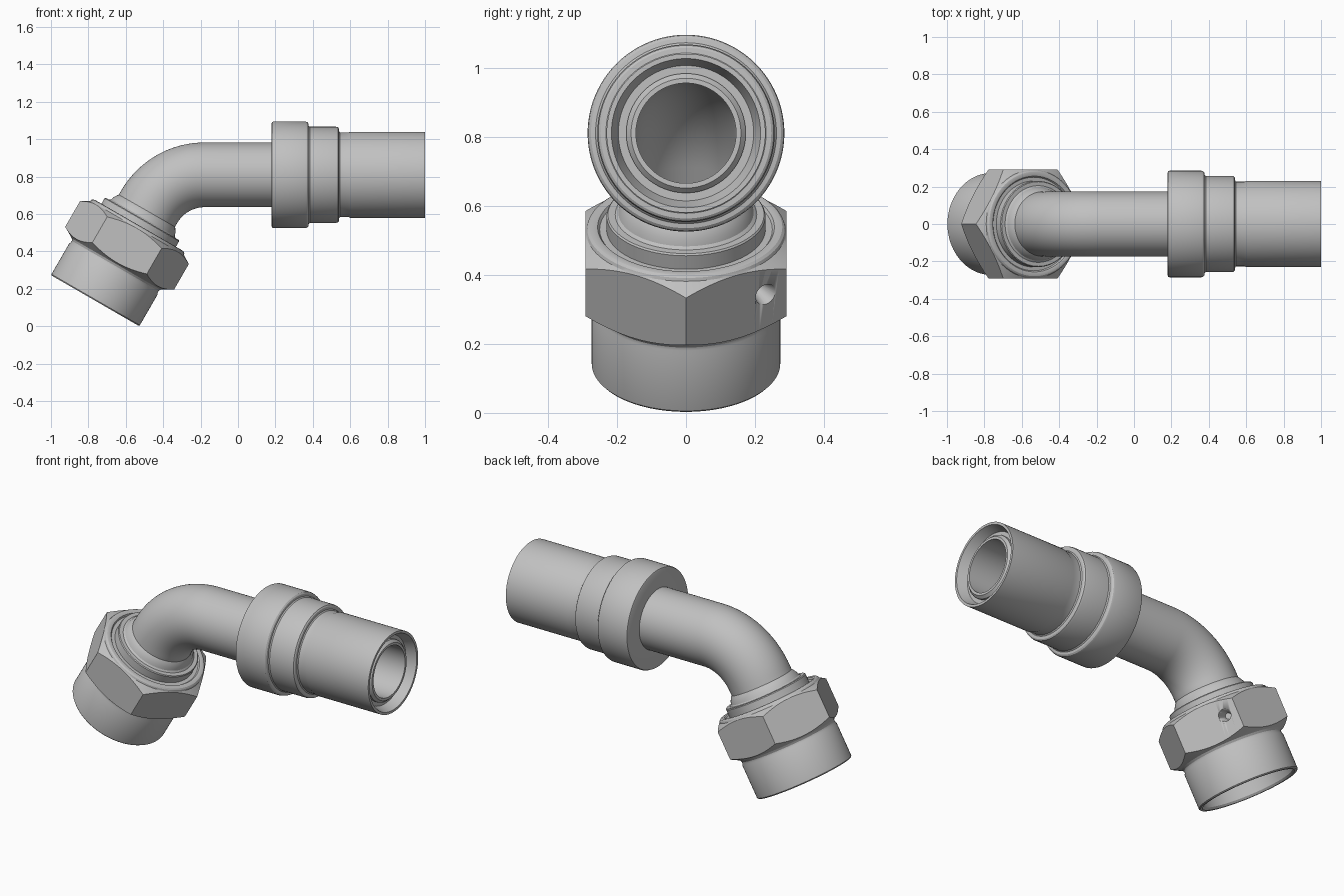
import bpy, bmesh, math
from mathutils import Matrix, Vector

if "Cube" in bpy.data.objects:
    bpy.data.objects.remove(bpy.data.objects["Cube"])

steel = bpy.data.materials.new("steel_grey")
steel.diffuse_color = (0.53, 0.53, 0.53, 1)
steel.use_nodes = True
steel.node_tree.nodes["Principled BSDF"].inputs["Base Color"].default_value = steel.diffuse_color
N = 96


def finish(name, bm, mat=None, angle=28):
    bmesh.ops.recalc_face_normals(bm, faces=bm.faces)
    me = bpy.data.meshes.new(name)
    bm.to_mesh(me)
    bm.free()
    ob = bpy.data.objects.new(name, me)
    bpy.context.collection.objects.link(ob)
    me.materials.append(steel)
    if mat:
        ob.matrix_world = mat
    for o in bpy.context.selected_objects:
        o.select_set(False)
    ob.select_set(True)
    bpy.context.view_layer.objects.active = ob
    bpy.ops.object.shade_smooth_by_angle(angle=math.radians(angle))
    return ob


def grid(bm, rings):
    """Join closed rings into a closed (torus-like) skin."""
    vs = [[bm.verts.new(p) for p in r] for r in rings]
    for i in range(len(vs)):
        a, b = vs[i], vs[(i + 1) % len(vs)]
        for j in range(len(a)):
            k = (j + 1) % len(a)
            bm.faces.new((a[j], a[k], b[k], b[j]))


def lathe(name, profile, mat):
    """Revolve a closed (radius, height) profile; entries may depend on angle."""
    rings = []
    for p in profile:
        ring = []
        for j in range(N):
            a = 2 * math.pi * j / N
            r, t = p(a) if callable(p) else p
            ring.append((r * math.cos(a), r * math.sin(a), t))
        rings.append(ring)
    bm = bmesh.new()
    grid(bm, rings)
    return finish(name, bm, mat)


nut_frame = Matrix.Translation((-0.764, 0, 0.137)) @ Matrix.Rotation(math.radians(30), 4, 'Y')
sleeve_frame = Matrix.Translation((0, 0, 0.81)) @ Matrix.Rotation(math.radians(90), 4, 'Y')

# Bent tube with through bore
R = 0.343
u = Vector((0.5, 0, 0.866))
path = [(Vector((x, 0, 0.81)), 0.0) for x in (0.975, 0.96, 0.4, -0.178)]
for i in range(1, 25):
    a = math.radians(60 * i / 24)
    path.append((Vector((-0.178 - R * math.sin(a), 0, 0.81 - R + R * math.cos(a))), a))
path.append((nut_frame @ Vector((0, 0, 0.14)), math.radians(60)))


def circle(c, a, r):
    n = Vector((math.sin(a), 0, math.cos(a)))
    n = Vector((-math.sin(a), 0, math.cos(a)))
    y = Vector((0, 1, 0))
    return [c + r * (math.cos(t) * n + math.sin(t) * y)
            for t in (2 * math.pi * j / N for j in range(N))]


rings = [circle(c, a, 0.159 if i == 0 else 0.173) for i, (c, a) in enumerate(path)]
rings += [circle(c, a, 0.145) for c, a in reversed(path)]
bm = bmesh.new()
grid(bm, rings)
finish("bent_tube", bm)

# Crimp sleeve: large collar, middle step, shallow groove, long shell, recessed end
lathe("crimp_sleeve", [
    (0.172, 0.18), (0.275, 0.18), (0.282, 0.183), (0.285, 0.19),
    (0.285, 0.36), (0.282, 0.37), (0.275, 0.376), (0.262, 0.378), (0.257, 0.384),
    (0.257, 0.525), (0.254, 0.535), (0.247, 0.54), (0.232, 0.541), (0.226, 0.546),
    (0.226, 0.59), (0.23, 0.6), (0.23, 1.0), (0.216, 1.0), (0.196, 0.945),
    (0.172, 0.945)], sleeve_frame)

# Hexagonal union nut with conical chamfers
FLAT, CORNER = 0.291, 0.336


def hex_r(a):
    return FLAT / math.cos((a % (math.pi / 3)) - math.pi / 6)


nut = lathe("union_nut", [
    (0.255, 0.0), (0.268, 0.0), (0.273, 0.006), (0.273, 0.195), (0.268, 0.205),
    (0.268, 0.215), (0.274, 0.226), (0.287, 0.234),
    lambda a: (hex_r(a), 0.262 - (CORNER - hex_r(a)) * 0.6),
    lambda a: (hex_r(a), 0.42 + (CORNER - hex_r(a)) * 0.6),
    (0.2895, 0.449), (0.286, 0.458), (0.279, 0.464), (0.268, 0.466),
    (0.256, 0.463), (0.25, 0.455), (0.21, 0.455), (0.21, 0.27), (0.247, 0.23),
    (0.247, 0.012)], nut_frame)

# Small conical drill hole in one hex flat
n = Vector((math.cos(math.pi / 6), 0.5, 0))
tan = Vector((-0.5, math.cos(math.pi / 6), 0))
bm = bmesh.new()
bmesh.ops.create_cone(bm, cap_ends=True, segments=32, radius1=0.016, radius2=0.034, depth=0.08)
pos = n * (FLAT - 0.035) + tan * 0.098 + Vector((0, 0, 0.355))
cutter = finish("hole_cutter", bm, nut_frame @ Matrix.Translation(pos)
                @ n.to_track_quat('Z', 'Y').to_matrix().to_4x4())
cutter.hide_render = True
cutter.hide_viewport = True
cut = nut.modifiers.new("drill_hole", 'BOOLEAN')
cut.object = cutter
cut.operation = 'DIFFERENCE'
cut.solver = 'EXACT'

# Retaining collar between nut and tube
lathe("retaining_collar", [
    (0.172, 0.44), (0.23, 0.44), (0.23, 0.5), (0.226, 0.505), (0.205, 0.505),
    (0.196, 0.512), (0.19, 0.53), (0.179, 0.548), (0.172, 0.556)], nut_frame)

# Sealing cone inside the nut
lathe("sealing_cone", [
    (0.172, 0.14), (0.185, 0.14), (0.235, 0.22), (0.235, 0.25), (0.208, 0.29),
    (0.172, 0.29)], nut_frame)
